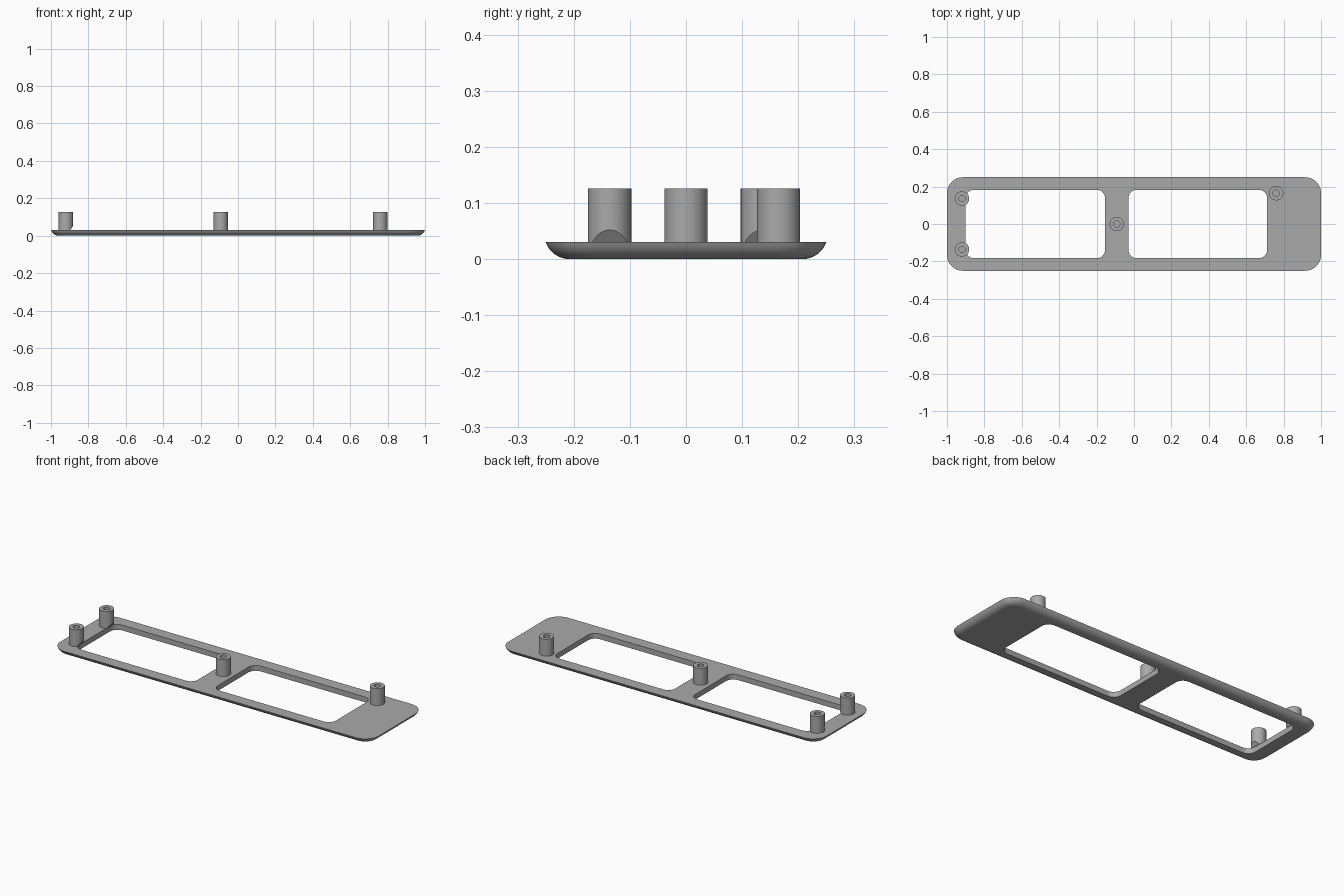
import bpy, bmesh, math
from mathutils import Vector

cube = bpy.data.objects.get("Cube")
if cube:
    bpy.data.objects.remove(cube, do_unlink=True)

grey = bpy.data.materials.new("mid_grey")
grey.use_nodes = True
colour = (0.4, 0.4, 0.4, 1)
grey.diffuse_color = colour
grey.node_tree.nodes["Principled BSDF"].inputs["Base Color"].default_value = colour

PLATE_TOP = 0.03


def finish(bm, name):
    bmesh.ops.recalc_face_normals(bm, faces=bm.faces)
    mesh = bpy.data.meshes.new(name)
    bm.to_mesh(mesh)
    bm.free()
    mesh.materials.append(grey)
    obj = bpy.data.objects.new(name, mesh)
    bpy.context.collection.objects.link(obj)
    bpy.ops.object.select_all(action="DESELECT")
    obj.select_set(True)
    bpy.context.view_layer.objects.active = obj
    bpy.ops.object.shade_smooth_by_angle(angle=math.radians(30))
    return obj


def rounded_ring(bm, x0, x1, y0, y1, radius, z, steps=10):
    """Vertices of a rounded rectangle at height z."""
    corners = [(x1 - radius, y1 - radius), (x0 + radius, y1 - radius),
               (x0 + radius, y0 + radius), (x1 - radius, y0 + radius)]
    ring = []
    for i, (cx, cy) in enumerate(corners):
        for s in range(steps + 1):
            a = math.pi / 2 * (i + s / steps)
            ring.append(bm.verts.new((cx + radius * math.cos(a), cy + radius * math.sin(a), z)))
    return ring


def circle_ring(bm, x, y, radius, z, count=40):
    return [bm.verts.new((x + radius * math.cos(math.tau * i / count),
                          y + radius * math.sin(math.tau * i / count), z)) for i in range(count)]


def loft(bm, rings):
    for a, b in zip(rings, rings[1:]):
        for i in range(len(a)):
            j = (i + 1) % len(a)
            bm.faces.new((a[i], a[j], b[j], b[i]))


def cap(bm, rings):
    """Fill the area inside the first ring and outside the others."""
    edges = [bm.edges.get((r[i - 1], r[i])) for r in rings for i in range(len(r))]
    bmesh.ops.triangle_fill(bm, use_beauty=True, edges=edges, normal=(0, 0, 1))


# Plate with a rounded lower edge and two windows
bm = bmesh.new()
R = 0.045
end = math.acos((R - PLATE_TOP) / R)
outer = []
for k in range(9):
    a = end * k / 8
    inset = R * (math.sin(end) - math.sin(a))
    outer.append(rounded_ring(bm, -1 + inset, 1 - inset, -0.25 + inset, 0.25 - inset,
                              0.085 - inset, R * (1 - math.cos(a))))
loft(bm, outer)
bottoms, tops = [outer[0]], [outer[-1]]
for x0, x1 in ((-0.9, -0.155), (-0.03, 0.712)):
    walls = [rounded_ring(bm, x0, x1, -0.183, 0.183, 0.045, z) for z in (0, PLATE_TOP)]
    loft(bm, walls)
    bottoms.append(walls[0])
    tops.append(walls[1])
cap(bm, bottoms)
cap(bm, tops)
finish(bm, "plate")


# Hollow screw posts; the ones overhanging a window have a sloped relief
def post(name, x, y, relief=False):
    bm = bmesh.new()
    r, bore, top = 0.0385, 0.017, 0.126
    rings = [circle_ring(bm, x, y, rad, z) for rad, z in
             ((r, PLATE_TOP), (r, top), (bore, top), (bore, 0.06))]
    loft(bm, rings)
    bm.faces.new(rings[0])
    bm.faces.new(rings[-1])
    if relief:
        cut = bmesh.ops.bisect_plane(bm, geom=bm.verts[:] + bm.edges[:] + bm.faces[:],
                                     plane_co=Vector((-0.897, y, PLATE_TOP)),
                                     plane_no=Vector((0.022, 0, -0.0155)), clear_outer=True)
        rim = [e for e in cut["geom_cut"] if isinstance(e, bmesh.types.BMEdge)]
        bmesh.ops.contextual_create(bm, geom=rim)
    finish(bm, name)


post("post_right_back", -0.92, 0.136, True)
post("post_right_front", -0.92, -0.136, True)
post("post_middle", -0.092, 0)
post("post_left_back", 0.76, 0.165)
